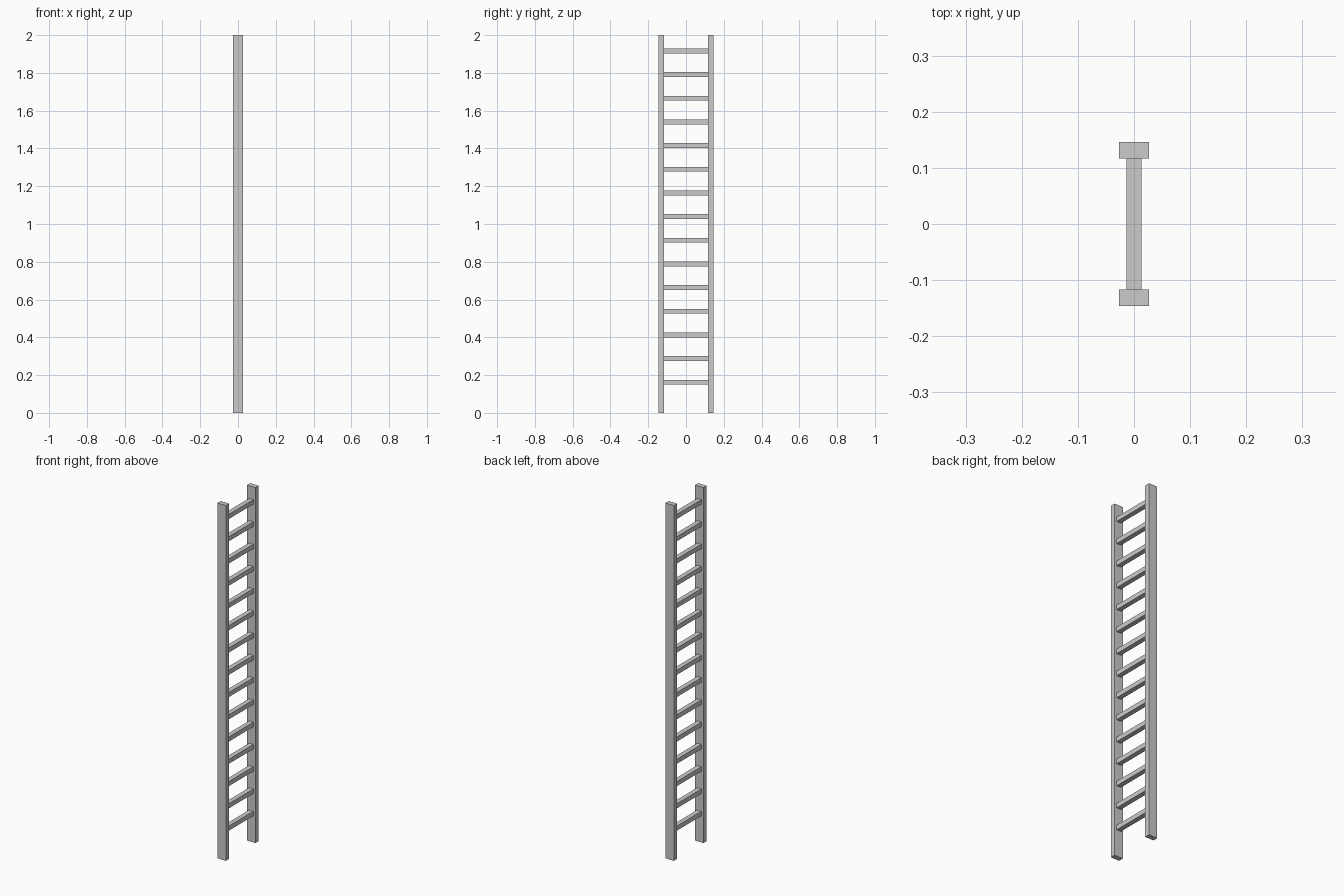
import bpy

if "Cube" in bpy.data.objects:
    bpy.data.objects.remove(bpy.data.objects["Cube"])

HEIGHT = 2.0
RAIL_X, RAIL_Y = 0.053, 0.029      # rail cross-section
RAIL_POS = 0.1315                  # rail centre distance from y = 0
RUNG_X, RUNG_Z = 0.027, 0.026      # rung cross-section
RUNG_COUNT, RUNG_FIRST, RUNG_STEP = 15, 0.162, 0.1253


def box(name, size, location):
    bpy.ops.mesh.primitive_cube_add(size=1, location=location)
    obj = bpy.context.object
    obj.name = name
    obj.scale = size
    bpy.ops.object.transform_apply(location=False, rotation=False, scale=True)
    return obj


# Two upright side rails
for name, side in (("front_rail", -1), ("back_rail", 1)):
    box(name, (RAIL_X, RAIL_Y, HEIGHT), (0, side * RAIL_POS, HEIGHT / 2))

# Evenly spaced rungs spanning between the rails' inner faces
rung_length = 2 * RAIL_POS - RAIL_Y
for i in range(RUNG_COUNT):
    box(f"rung_{i + 1:02d}", (RUNG_X, rung_length, RUNG_Z),
        (0, 0, RUNG_FIRST + i * RUNG_STEP))
